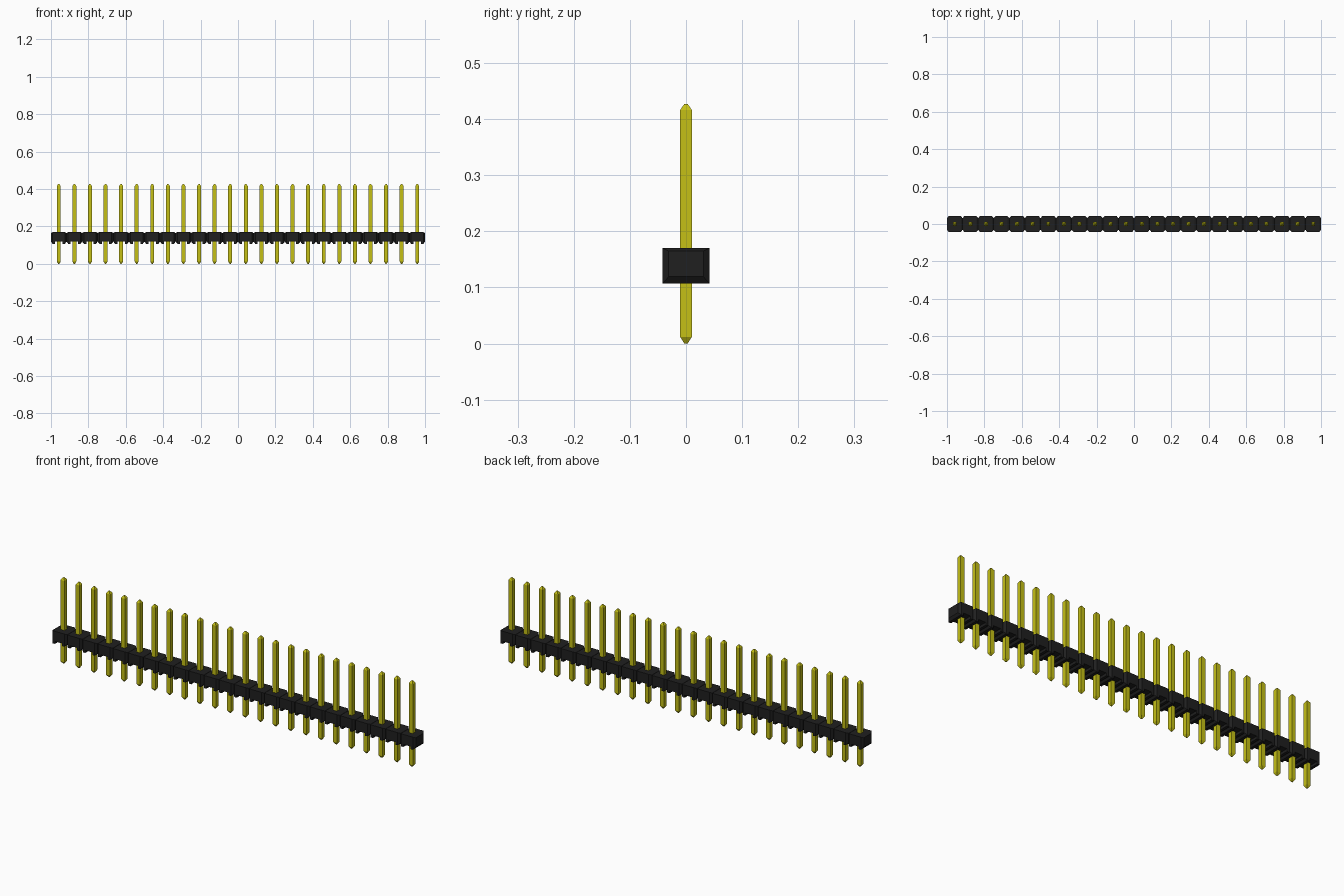
import bpy
import bmesh

cube = bpy.data.objects.get("Cube")
if cube:
    bpy.data.objects.remove(cube, do_unlink=True)

COUNT = 24
PITCH = 2 / COUNT


def material(name, color, roughness):
    mat = bpy.data.materials.new(name)
    mat.use_nodes = True
    mat.diffuse_color = (*color, 1)
    bsdf = mat.node_tree.nodes["Principled BSDF"]
    bsdf.inputs["Base Color"].default_value = (*color, 1)
    bsdf.inputs["Roughness"].default_value = roughness
    return mat


def loft(name, rings, mat):
    """Skin a list of four-cornered rings and cap both ends."""
    bm = bmesh.new()
    loops = [[bm.verts.new(p) for p in ring] for ring in rings]
    for a, b in zip(loops, loops[1:]):
        for i in range(4):
            j = (i + 1) % 4
            bm.faces.new((a[i], a[j], b[j], b[i]))
    bm.faces.new(loops[0])
    bm.faces.new(loops[-1])
    bmesh.ops.recalc_face_normals(bm, faces=bm.faces)
    mesh = bpy.data.meshes.new(name)
    bm.to_mesh(mesh)
    bm.free()
    mesh.materials.append(mat)
    obj = bpy.data.objects.new(name, mesh)
    bpy.context.collection.objects.link(obj)
    return obj


black = material("black plastic", (0.014, 0.014, 0.014), 0.6)
gold = material("yellow metal", (0.56, 0.53, 0.008), 0.5)

# Housing: repeated blocks with bevelled necks and a channel under each pin
NECK = (0.031, 0.119, 0.165)
FOOT = (0.042, 0.107, 0.17)
CHANNEL = (0.042, 0.12, 0.17)
half_block = [(0.0, NECK), (0.009, FOOT), (0.022, FOOT), (0.022, CHANNEL)]
block = half_block + [(PITCH - x, s) for x, s in reversed(half_block)]


def section(x, shape):
    y, low, high = shape
    return [(x, -y, low), (x, y, low), (x, y, high), (x, -y, high)]


rings = [section(-1, NECK)]
for n in range(COUNT):
    rings += [section(-1 + n * PITCH + x, s) for x, s in block[1:]]
loft("housing", rings, black)

# Pins: square posts with tapered tips
profile = [(0.0, 0.003), (0.012, 0.0105), (0.416, 0.0105), (0.427, 0.003)]
corners = [(-1, -1), (1, -1), (1, 1), (-1, 1)]
post = [[(r * cx, r * cy, z) for cx, cy in corners] for z, r in profile]
first = loft("pin_01", post, gold)
for n in range(COUNT):
    pin = first if n == 0 else first.copy()
    pin.name = f"pin_{n + 1:02d}"
    pin.location.x = -1 + (n + 0.5) * PITCH
    if n:
        bpy.context.collection.objects.link(pin)
